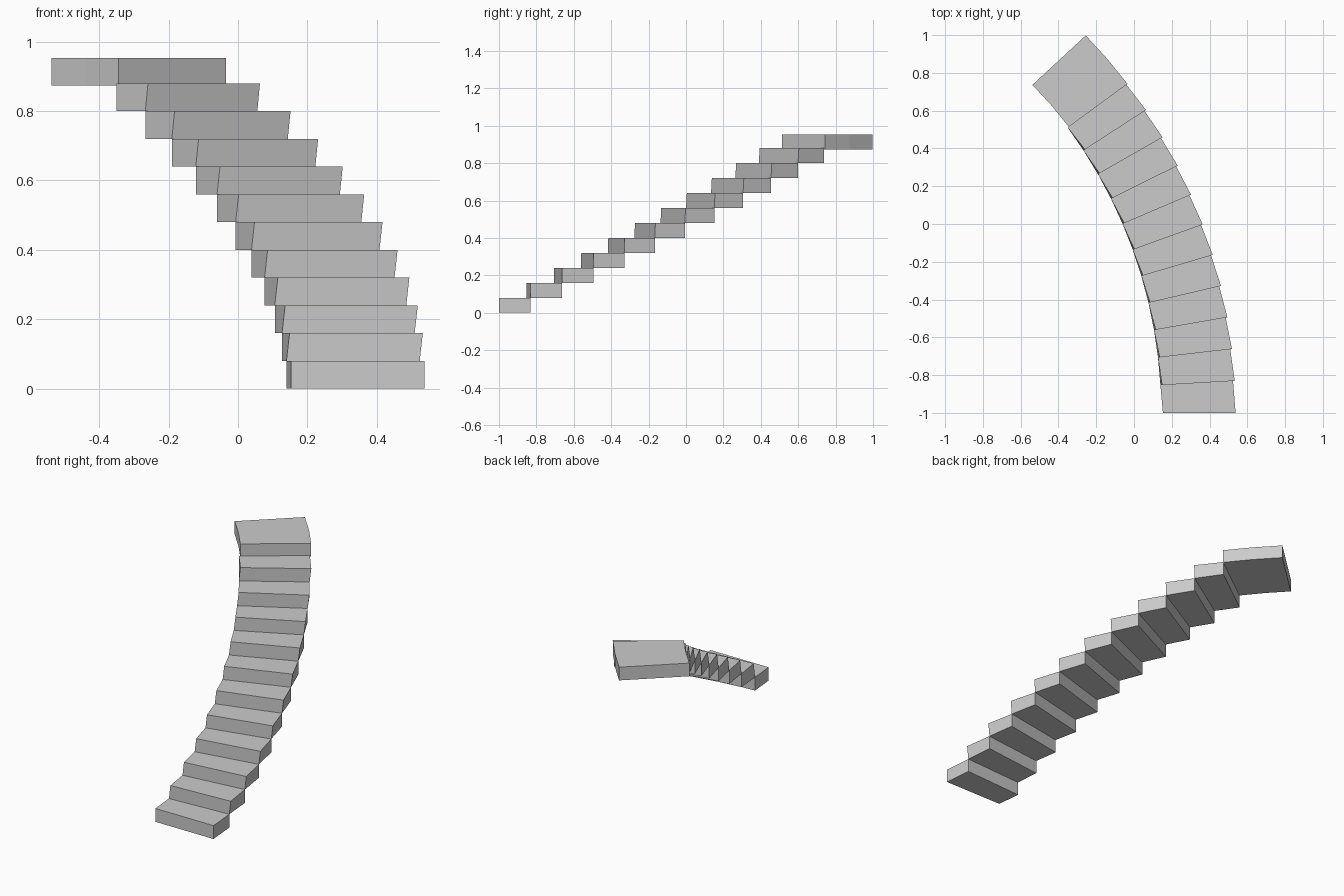
import bpy, bmesh, math

if "Cube" in bpy.data.objects:
    bpy.data.objects.remove(bpy.data.objects["Cube"])

CX, CY = -2.408, -1.0            # centre of the stair's curve
R_IN, R_OUT = 2.561, 2.946       # inner and outer radius
STEP = math.radians(3.298)       # angle covered by one tread
RISE, COUNT = 0.08, 11
SKEW = 0.009                     # inward drift over each tread


def pt(radius, angle, z):
    return (CX + radius * math.cos(angle), CY + radius * math.sin(angle), z)


def curved_block(name, rings):
    """Closed block from four-cornered rings (inner/outer bottom, outer/inner top)."""
    bm = bmesh.new()
    loops = [[bm.verts.new(p) for p in ring] for ring in rings]
    for a, b in zip(loops, loops[1:]):
        for i in range(4):
            j = (i + 1) % 4
            bm.faces.new((a[i], a[j], b[j], b[i]))
    bm.faces.new(loops[0][::-1])
    bm.faces.new(loops[-1])
    bmesh.ops.recalc_face_normals(bm, faces=bm.faces)
    mesh = bpy.data.meshes.new(name)
    bm.to_mesh(mesh)
    bm.free()
    obj = bpy.data.objects.new(name, mesh)
    bpy.context.collection.objects.link(obj)


def ring(angle, z0, z1, low_shift, high_shift):
    return [pt(R_IN - low_shift, angle, z0), pt(R_OUT - low_shift, angle, z0),
            pt(R_OUT - high_shift, angle, z1), pt(R_IN - high_shift, angle, z1)]


# Treads, each touching the next along one edge
for k in range(COUNT):
    z0, z1 = k * RISE, (k + 1) * RISE
    front = ring(k * STEP, z0, z1, SKEW if k else 0, 0)
    back = ring((k + 1) * STEP, z0, z1, SKEW, SKEW)
    curved_block(f"step_{k + 1:02d}", [front, back])

# Landing, two treads long
Z0, Z1 = 0.874, 0.953
curved_block("landing", [
    ring(COUNT * STEP, Z0, Z1, 0.002, 0.002),
    ring((COUNT + 1) * STEP, Z0, Z1, 0.005, 0.005),
    ring((COUNT + 2) * STEP, Z0, Z1, SKEW, SKEW)])
